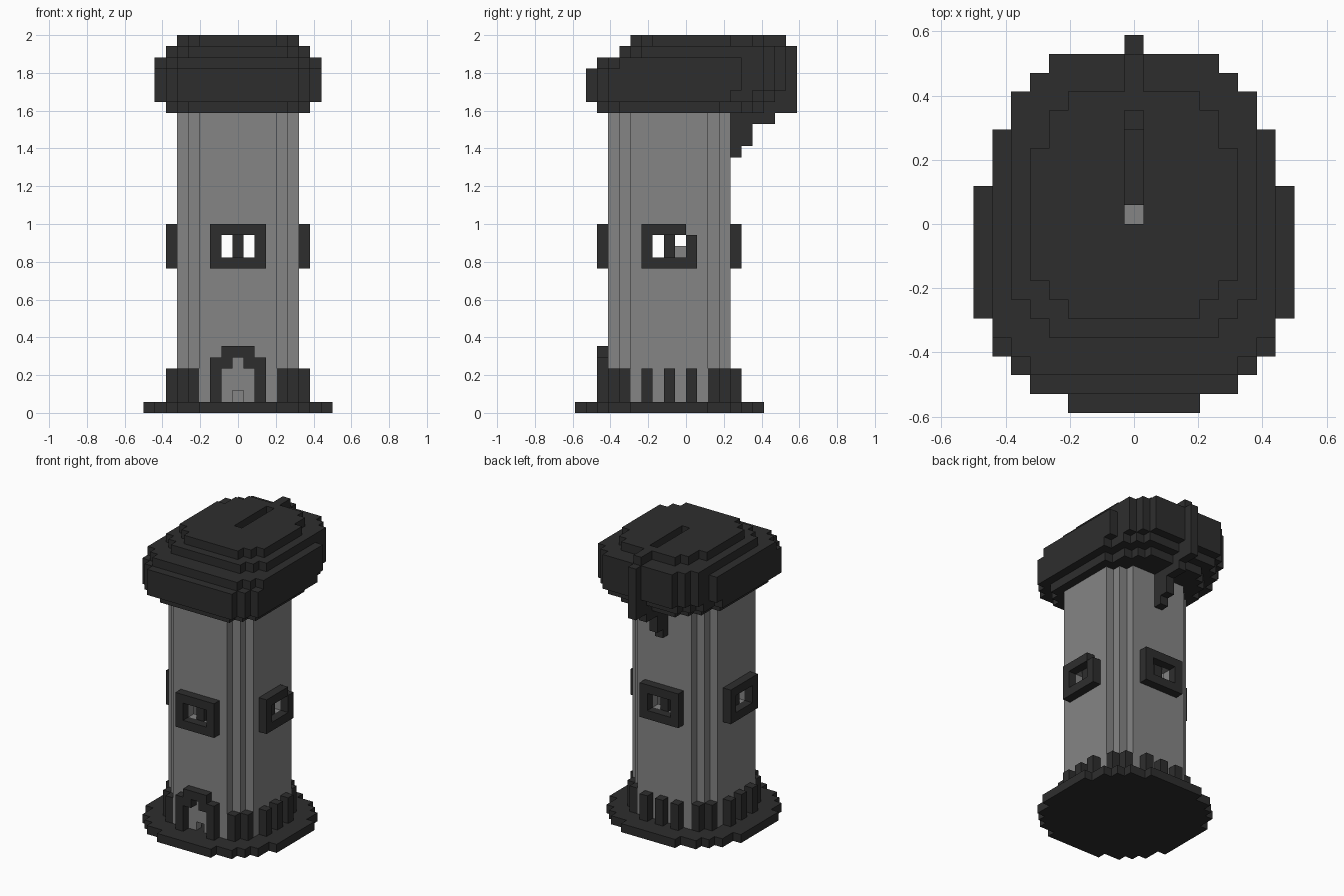
import bpy, bmesh
from mathutils import Vector

U = 2 / 34  # block size

cube = bpy.data.objects.get("Cube")
if cube:
    bpy.data.objects.remove(cube, do_unlink=True)


def material(name, value):
    m = bpy.data.materials.new(name)
    m.use_nodes = True
    color = (value, value, value, 1)
    m.diffuse_color = color
    m.node_tree.nodes["Principled BSDF"].inputs["Base Color"].default_value = color
    return m


DARK = material("charcoal", 0.027)
GREY = material("stone grey", 0.235)


def box(x0, x1, y0, y1, z0, z1):
    """Blocks with start index up to, but not including, end index."""
    return {(x, y, z) for x in range(x0, x1) for y in range(y0, y1) for z in range(z0, z1)}


def layer(start, rows, z0, z1):
    """Stack of rows along y; each row is (end y, half width in blocks)."""
    cells = set()
    for end, half in rows:
        cells |= box(-half, half + 1, start, end, z0, z1)
        start = end
    return cells


def build(name, cells, mat):
    """Outer skin of a set of blocks, with flat areas merged."""
    bm = bmesh.new()
    for c in cells:
        centre = Vector((c[0], c[1] + 0.5, c[2] + 0.5))
        for axis in range(3):
            for s in (-1, 1):
                near = list(c)
                near[axis] += s
                if tuple(near) in cells:
                    continue
                n, a, b = Vector(), Vector(), Vector()
                n[axis] = s / 2
                a[(axis + 1) % 3] = 0.5
                b[(axis + 2) % 3] = s / 2
                corners = (n - a - b, n + a - b, n + a + b, n - a + b)
                bm.faces.new([bm.verts.new((centre + p) * U) for p in corners])
    bmesh.ops.remove_doubles(bm, verts=bm.verts[:], dist=U / 100)
    bmesh.ops.dissolve_limit(bm, angle_limit=0.01, verts=bm.verts[:], edges=bm.edges[:])
    mesh = bpy.data.meshes.new(name)
    bm.to_mesh(mesh)
    bm.free()
    mesh.materials.append(mat)
    obj = bpy.data.objects.new(name, mesh)
    bpy.context.collection.objects.link(obj)


# Round base plate
build("base", layer(-10, [(-9, 3), (-8, 5), (-7, 6), (-5, 7), (2, 8), (4, 7), (5, 6), (6, 5), (7, 3)], 0, 1), DARK)

# Hollow tower wall
wall = layer(-7, [(-6, 3), (-5, 4), (2, 5), (3, 4), (4, 3)], 1, 27)
wall -= layer(-6, [(-5, 3), (2, 4), (3, 3)], 1, 27)

# Windows: a frame outside the wall and a bar within it
frames = {}
for side, y in (("front", -8), ("back", 4)):
    frames[side] = box(-2, 3, y, y + 1, 13, 17) - box(-1, 2, y, y + 1, 14, 16)
    inner = -7 if y < 0 else 3
    wall -= box(-1, 2, inner, inner + 1, 14, 16)
    frames[side] |= box(0, 1, inner, inner + 1, 14, 16)
for side, x in (("left", 6), ("right", -6)):
    frames[side] = box(x, x + 1, -4, 1, 13, 17) - box(x, x + 1, -3, 0, 14, 16)
    inner = 5 if x > 0 else -5
    wall -= box(inner, inner + 1, -3, 0, 14, 16)
    frames[side] |= box(inner, inner + 1, -2, -1, 14, 16)
frames["left"] -= {(6, 0, 16)}
for side, cells in frames.items():
    build(side + "_window_frame", cells, DARK)

# Door with a small gap at the foot, and its arched frame
wall -= {(0, -7, 1)}
build("tower_wall", wall, GREY)
arch = box(-2, 3, -8, -7, 1, 5) | box(-1, 2, -8, -7, 5, 6)
arch -= box(-1, 2, -8, -7, 1, 4) | box(0, 1, -8, -7, 4, 5)
build("door_frame", arch, DARK)

# Pillar inside the tower
build("inner_pillar", box(0, 1, -1, 0, 1, 15), GREY)

# Short posts around the foot
spots = [(x, 4) for x in (-2, 0, 2)]
for s in (-1, 1):
    spots += [(s * 6, y) for y in (-4, -2, 0)]
    spots += [(s * 5, -6), (s * 4, -7), (s * 5, 2), (s * 4, 3)]
posts = set()
for x, y in spots:
    posts |= box(x, x + 1, y, y + 1, 1, 4)
build("foot_posts", posts, DARK)

# Stepped roof
back = [(5, 7), (7, 6), (8, 5), (9, 4)]
roof = layer(-8, [(-7, 4), (-6, 5), (3, 6), (5, 5), (6, 4), (7, 3)], 27, 28)
roof |= layer(-9, [(-8, 5), (-7, 6), (4, 7), (6, 6), (7, 5), (8, 4)], 28, 29)
roof |= layer(-9, [(-8, 5), (-7, 6)] + back, 29, 31)
roof |= layer(-8, [(-7, 5), (-6, 6)] + back, 31, 32)
roof |= layer(-6, [(-5, 4), (-4, 5), (7, 6), (8, 5), (9, 4)], 32, 33)
roof |= layer(-5, [(-4, 3), (-3, 4), (4, 5), (6, 4), (7, 3)], 33, 34)

# Slot in the roof, with a shaft at its front end
roof -= box(0, 1, 0, 6, 33, 34) | box(0, 1, 0, 5, 32, 33) | box(0, 1, 0, 1, 29, 32)
build("roof", roof, DARK)
build("shaft_floor", box(0, 1, 0, 1, 28, 29) | {(0, 0, 29)}, GREY)

# Rib over the back of the roof and the bracket under it
rib = box(0, 1, 7, 9, 33, 34) | box(0, 1, 9, 10, 27, 33) | box(0, 1, 7, 9, 27, 29)
build("roof_rib", rib - roof, DARK)
bracket = box(0, 1, 4, 8, 26, 27) | box(0, 1, 4, 6, 24, 26) | box(0, 1, 4, 5, 23, 24)
build("back_bracket", bracket, DARK)
